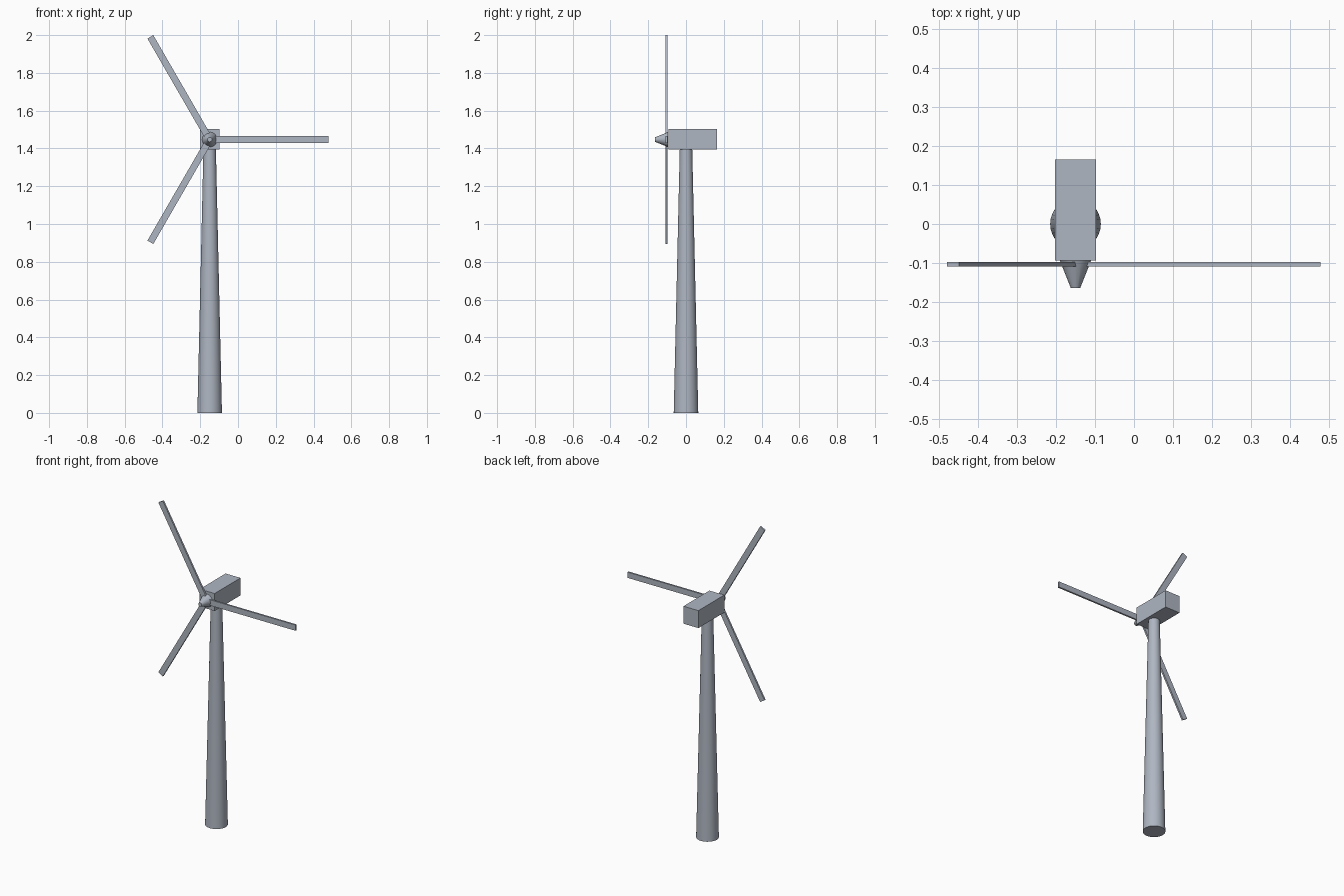
import bpy
import math
from mathutils import Matrix, Vector

cube = bpy.data.objects.get("Cube")
if cube:
    bpy.data.objects.remove(cube, do_unlink=True)

AXIS_X = -0.15   # tower and rotor centre line
HUB_Z = 1.447
BLADE_LENGTH = 0.628

paint = bpy.data.materials.new("pale blue grey")
paint.use_nodes = True
colour = (0.43, 0.47, 0.54, 1)
paint.diffuse_color = colour
paint.node_tree.nodes["Principled BSDF"].inputs["Base Color"].default_value = colour


def finish(name):
    obj = bpy.context.object
    obj.name = name
    obj.data.materials.append(paint)
    return obj


def box(name, size, matrix):
    bpy.ops.mesh.primitive_cube_add(size=1)
    obj = finish(name)
    obj.data.transform(matrix @ Matrix.Diagonal((*size, 1)))
    return obj


def taper(name, sides, r1, r2, depth, location, rotation=(0, 0, 0)):
    bpy.ops.mesh.primitive_cone_add(vertices=sides, radius1=r1, radius2=r2, depth=depth,
                                    location=location, rotation=rotation)
    obj = finish(name)
    bpy.ops.object.shade_smooth_by_angle(angle=math.radians(40))
    return obj


# Tower
taper("tower", 32, 0.065, 0.033, 1.395, (AXIS_X, 0, 1.395 / 2))

# Generator housing
box("housing", (0.104, 0.258, 0.11), Matrix.Translation((AXIS_X, 0.036, 1.449)))

# Nose cone, pointing forward
taper("nose_cone", 16, 0.04, 0.012, 0.07, (AXIS_X, -0.129, HUB_Z), (math.pi / 2, 0, 0))

# Three blades around the hub
for i in range(3):
    turn = Matrix.Rotation(math.radians(120 * i), 4, "Y")
    place = Matrix.Translation((AXIS_X, -0.103, HUB_Z)) @ turn
    offset = Matrix.Translation(Vector((BLADE_LENGTH / 2, 0, 0)))
    box(f"blade_{i + 1}", (BLADE_LENGTH, 0.011, 0.036), place @ offset)
